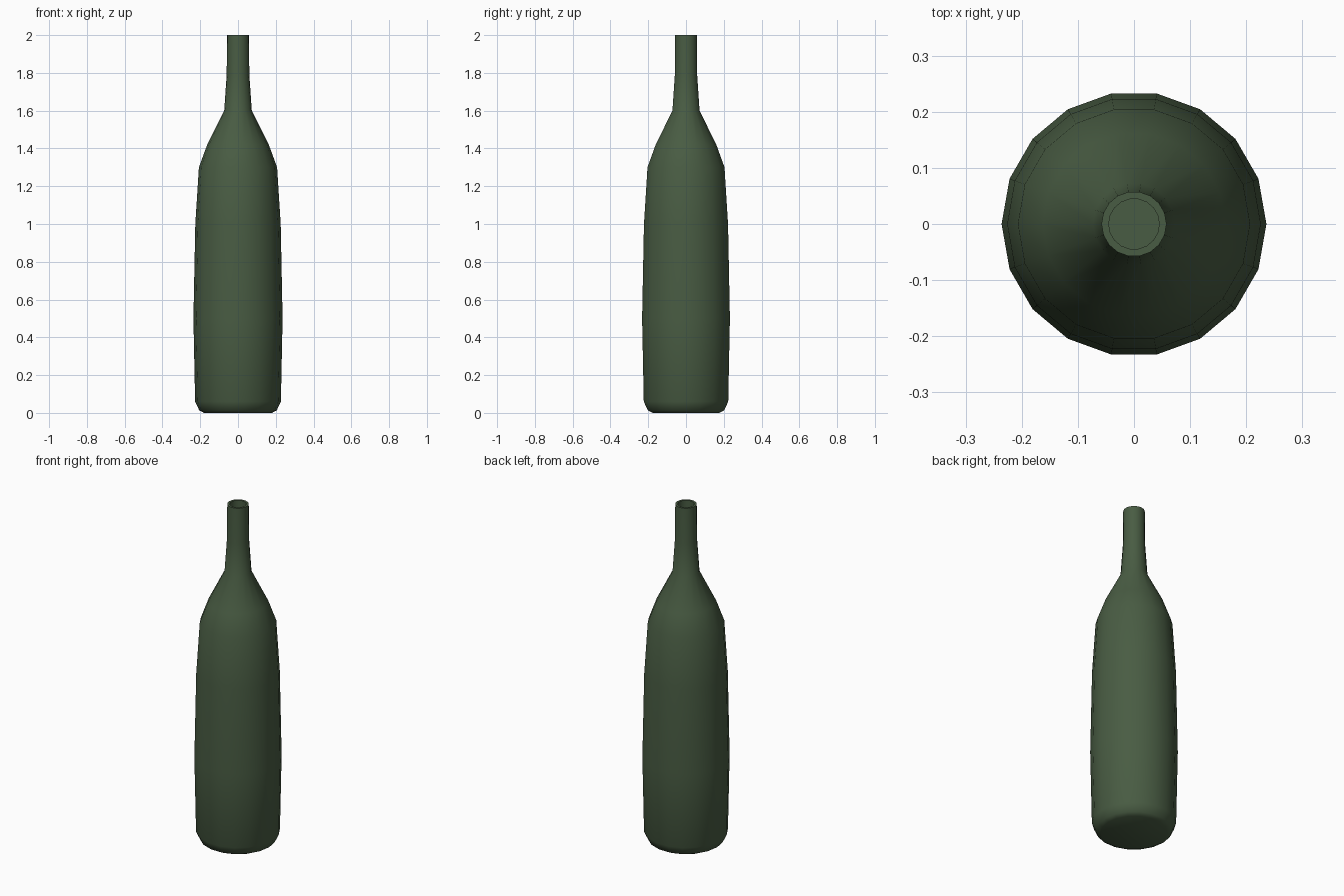
import bpy, bmesh, math

if "Cube" in bpy.data.objects:
    bpy.data.objects.remove(bpy.data.objects["Cube"])

SIDES = 18

# One flat dark green glass colour
glass = bpy.data.materials.new("dark green glass")
glass.diffuse_color = (0.066, 0.107, 0.056, 1.0)
glass.use_nodes = True
glass.node_tree.nodes["Principled BSDF"].inputs["Base Color"].default_value = glass.diffuse_color

# Bottle profile (radius, height): base, body, shoulder, neck, rim, inside of the neck
profile = [
    (0.18, 0.0), (0.205, 0.013), (0.227, 0.06), (0.236, 0.5), (0.226, 1.0),
    (0.207, 1.3), (0.163, 1.42), (0.073, 1.6), (0.06, 1.79), (0.058, 2.0),
    (0.045, 2.0), (0.045, 1.8),
]

# Turn the profile around the z axis
bm = bmesh.new()
rings = []
for r, z in profile:
    rings.append([bm.verts.new((r * math.cos(2 * math.pi * i / SIDES),
                                r * math.sin(2 * math.pi * i / SIDES), z))
                  for i in range(SIDES)])
for a, b in zip(rings, rings[1:]):
    for i in range(SIDES):
        j = (i + 1) % SIDES
        bm.faces.new((a[i], a[j], b[j], b[i]))

# Base and floor of the mouth
bm.faces.new(rings[0][::-1])
bm.faces.new(rings[-1])
bmesh.ops.recalc_face_normals(bm, faces=bm.faces)

mesh = bpy.data.meshes.new("bottle")
bm.to_mesh(mesh)
bm.free()
mesh.materials.append(glass)
bottle = bpy.data.objects.new("bottle", mesh)
bpy.context.collection.objects.link(bottle)

# Smooth glass with sharp rim
bpy.context.view_layer.objects.active = bottle
bottle.select_set(True)
bpy.ops.object.shade_smooth_by_angle(angle=math.radians(50))
